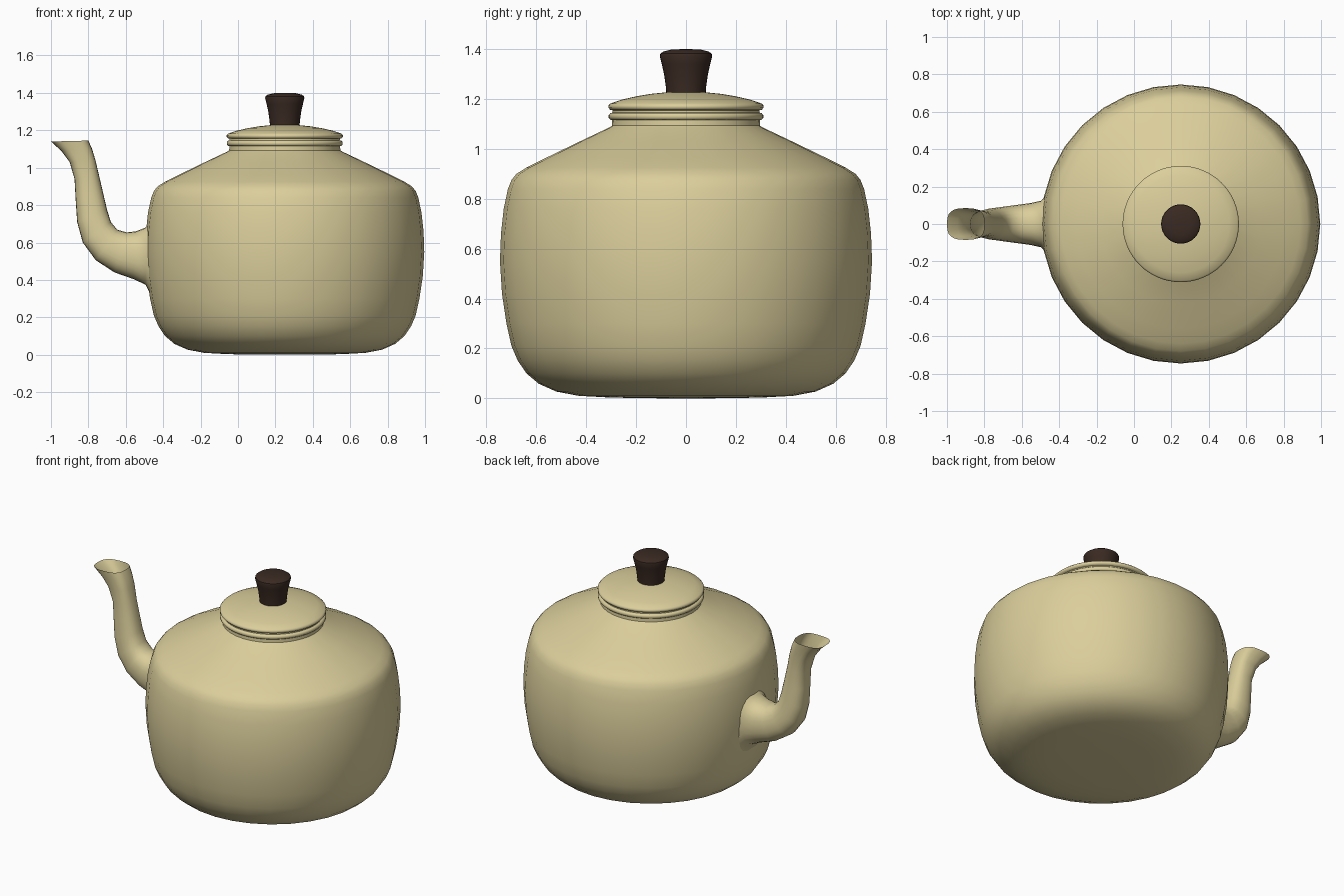
import bpy, bmesh, math
from mathutils import Vector

CX = 0.25  # axis of the pot


def material(name, rgb):
    m = bpy.data.materials.new(name)
    m.diffuse_color = (*rgb, 1)
    return m


tan = material("tan_enamel", (0.71, 0.62, 0.33))
brown = material("dark_brown", (0.042, 0.023, 0.016))


def finish(bm, name, mat, angle=35, recalc=True):
    if recalc:
        bmesh.ops.recalc_face_normals(bm, faces=bm.faces)
    me = bpy.data.meshes.new(name)
    bm.to_mesh(me)
    bm.free()
    me.materials.append(mat)
    ob = bpy.data.objects.new(name, me)
    bpy.context.collection.objects.link(ob)
    bpy.ops.object.select_all(action='DESELECT')
    ob.select_set(True)
    bpy.context.view_layer.objects.active = ob
    bpy.ops.object.shade_smooth_by_angle(angle=math.radians(angle))
    return ob


def skin(bm, rings):
    for a, b in zip(rings, rings[1:]):
        n = len(a)
        for i in range(n):
            j = (i + 1) % n
            bm.faces.new((a[i], a[j], b[j], b[i]))


def lathe(name, profile, mat, n, angle=35):
    bm = bmesh.new()
    rings = [[bm.verts.new((CX + r * math.cos(2 * math.pi * i / n),
                            r * math.sin(2 * math.pi * i / n), z))
              for i in range(n)] for r, z in profile]
    skin(bm, rings)
    bm.faces.new(rings[0][::-1])
    bm.faces.new(rings[-1])
    return finish(bm, name, mat, angle)


# Pot body with neck
lathe("pot_body", [
    (0.10, 0.0), (0.30, 0.003), (0.43, 0.01), (0.52, 0.027), (0.59, 0.058),
    (0.64, 0.10), (0.675, 0.152), (0.70, 0.21), (0.72, 0.30), (0.738, 0.42),
    (0.746, 0.55), (0.742, 0.66), (0.731, 0.76), (0.714, 0.84), (0.70, 0.875),
    (0.68, 0.90), (0.64, 0.925), (0.56, 0.965), (0.43, 1.028), (0.31, 1.085),
    (0.297, 1.093), (0.296, 1.12)], tan, 32)

# Rim ring and domed lid
lathe("neck_rim", [
    (0.29, 1.116), (0.303, 1.117), (0.31, 1.124), (0.31, 1.136),
    (0.303, 1.144), (0.29, 1.146)], tan, 64, 50)
lathe("lid", [
    (0.295, 1.13), (0.295, 1.155), (0.304, 1.157), (0.311, 1.165),
    (0.311, 1.174), (0.303, 1.182), (0.26, 1.197), (0.20, 1.211),
    (0.14, 1.221), (0.08, 1.227), (0.03, 1.229)], tan, 64, 50)

# Lid knob
lathe("lid_knob", [
    (0.079, 1.222), (0.081, 1.25), (0.088, 1.30), (0.097, 1.34),
    (0.105, 1.372), (0.103, 1.382), (0.09, 1.391), (0.06, 1.398),
    (0.02, 1.40)], brown, 32)

# Spout sections: lower/outer point x,z; upper/inner point x,z; half width in y
SECTIONS = [
    (-0.455, 0.30, -0.455, 0.73, 0.175),
    (-0.495, 0.375, -0.495, 0.68, 0.125),
    (-0.56, 0.405, -0.545, 0.66, 0.112),
    (-0.66, 0.44, -0.595, 0.654, 0.102),
    (-0.76, 0.505, -0.645, 0.668, 0.092),
    (-0.83, 0.60, -0.68, 0.71, 0.084),
    (-0.86, 0.71, -0.70, 0.775, 0.077),
    (-0.868, 0.83, -0.72, 0.86, 0.071),
    (-0.874, 0.94, -0.742, 0.955, 0.067),
    (-0.90, 1.03, -0.762, 1.04, 0.070),
    (-0.945, 1.09, -0.78, 1.10, 0.077),
    (-1.0, 1.14, -0.80, 1.145, 0.085),
]
bm = bmesh.new()
rings = []
N = 24
for k, (ax, az, bx, bz, w) in enumerate(SECTIONS):
    mid = Vector(((ax + bx) / 2, 0, (az + bz) / 2))
    half = Vector((bx - ax, 0, bz - az)) / 2
    p = 0.7 if k > 8 else 0.85    # squarer towards the mouth
    ring = []
    for i in range(N):
        t = 2 * math.pi * i / N
        c, s = math.cos(t), math.sin(t)
        u = math.copysign(abs(c) ** p, c)
        v = math.copysign(abs(s) ** p, s)
        ring.append(bm.verts.new(mid + half * u + Vector((0, w * v, 0))))
    rings.append(ring)
skin(bm, rings)
finish(bm, "spout", tan, 60)
